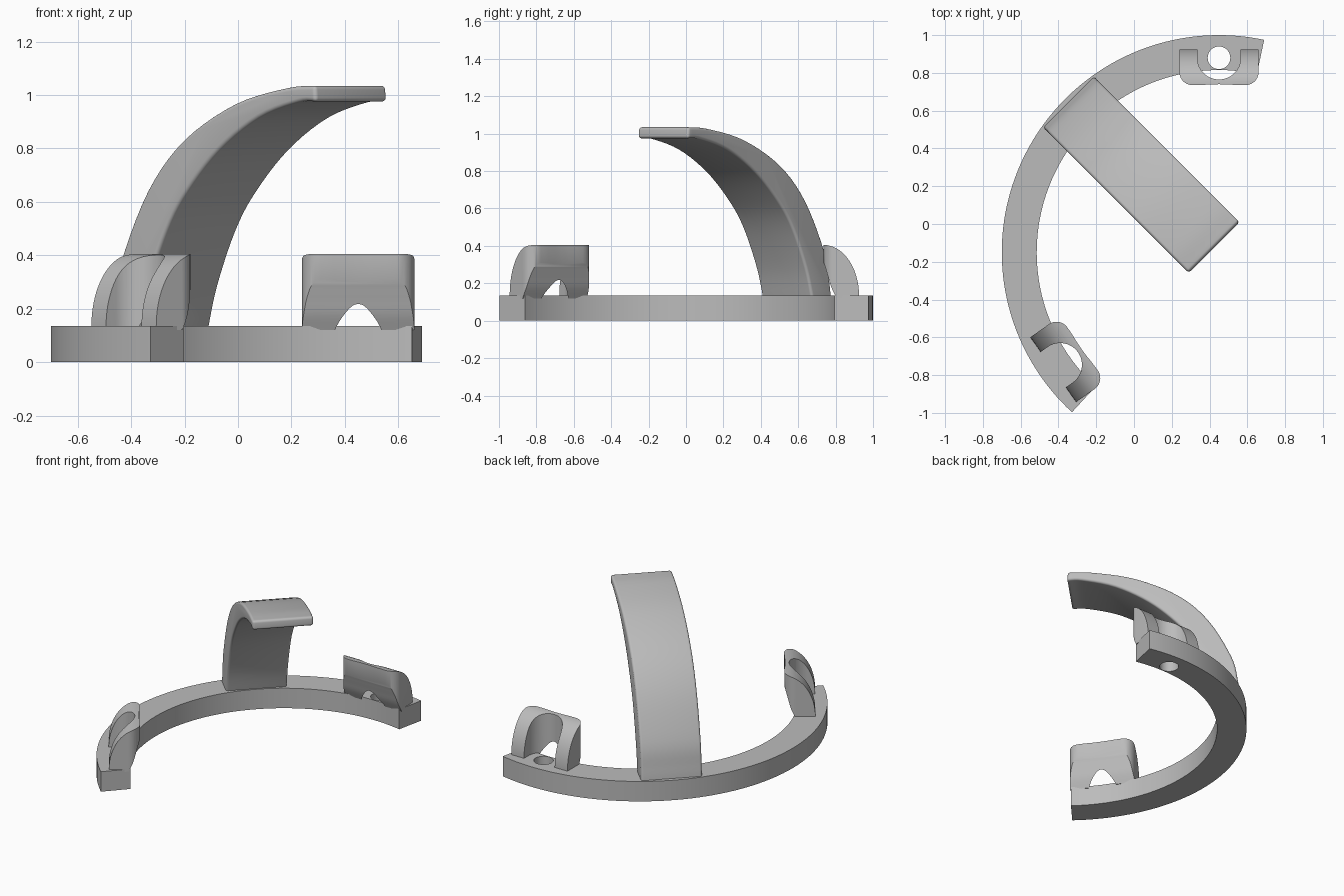
import bpy, bmesh
from math import sin, cos, pi, radians
from mathutils import Matrix, Vector

cube = bpy.data.objects.get("Cube")
if cube:
    bpy.data.objects.remove(cube)

CENTRE = Vector((0.45, -0.15, 0))   # centre of the arc
R_OUT, R_IN, R_MID = 1.15, 0.965, 1.03
BASE_H = 0.135
CLIPS = (90, 215.3)                 # angles of the two clips
HOOK = 135
SIDE = Matrix(((0, 0, 1, 0), (1, 0, 0, 0), (0, 1, 0, 0), (0, 0, 0, 1)))

grey = bpy.data.materials.new("plain grey")
grey.use_nodes = True
grey.diffuse_color = (0.5, 0.5, 0.5, 1)
grey.node_tree.nodes["Principled BSDF"].inputs["Base Color"].default_value = (0.5, 0.5, 0.5, 1)


def place(angle):
    """Frame with y pointing outward from the arc centre."""
    return Matrix.Translation(CENTRE) @ Matrix.Rotation(radians(angle - 90), 4, "Z")


def arc(cx, cy, rx, ry, a0, a1, n):
    steps = [radians(a0 + (a1 - a0) * i / n) for i in range(n + 1)]
    return [(cx + rx * cos(a), cy + ry * sin(a)) for a in steps]


def spline(pts, n=5):
    """Smooth path through the points."""
    p = [Vector(q) for q in pts]
    p = [2 * p[0] - p[1]] + p + [2 * p[-1] - p[-2]]
    out = []
    for a, b, c, d in zip(p, p[1:], p[2:], p[3:]):
        for i in range(n):
            t = i / n
            out.append(0.5 * (2 * b + (c - a) * t + (2 * a - 5 * b + 4 * c - d) * t * t
                              + (3 * b - a - 3 * c + d) * t ** 3))
    return out + [p[-2]]


def prism(name, outline, lo, hi, matrix):
    bm = bmesh.new()
    face = bm.faces.new([bm.verts.new((q[0], q[1], lo)) for q in outline])
    grown = bmesh.ops.extrude_face_region(bm, geom=[face])["geom"]
    top = [v for v in grown if isinstance(v, bmesh.types.BMVert)]
    bmesh.ops.translate(bm, verts=top, vec=(0, 0, hi - lo))
    bm.transform(matrix)
    bmesh.ops.recalc_face_normals(bm, faces=bm.faces)
    mesh = bpy.data.meshes.new(name)
    bm.to_mesh(mesh)
    bm.free()
    mesh.materials.append(grey)
    obj = bpy.data.objects.new(name, mesh)
    bpy.context.collection.objects.link(obj)
    return obj


def activate(obj):
    bpy.ops.object.select_all(action="DESELECT")
    obj.select_set(True)
    bpy.context.view_layer.objects.active = obj


def boolean(obj, cutter, operation):
    activate(obj)
    mod = obj.modifiers.new("cut", "BOOLEAN")
    mod.operation, mod.solver, mod.object = operation, "EXACT", cutter
    bpy.ops.object.modifier_apply(modifier=mod.name)
    bpy.data.objects.remove(cutter)


def smooth(obj, angle=35):
    activate(obj)
    bpy.ops.object.shade_smooth_by_angle(angle=radians(angle))


# Curved base bar with a screw hole under each clip
outline = arc(0, 0, R_OUT, R_OUT, 78, 227.4, 80) + arc(0, 0, R_IN, R_IN, 227.4, 78, 80)
base = prism("base_arc", outline, 0, BASE_H, Matrix.Translation(CENTRE))
for angle in CLIPS:
    hole = prism("hole_cutter", arc(0, R_MID, 0.06, 0.06, 0, 350, 35), -0.1, 0.3, place(angle))
    boolean(base, hole, "DIFFERENCE")
smooth(base)

# Clips: a U-shaped plan trimmed by a rounded, undercut side profile
half = [(0.21, 1.09)] + arc(0.14, 0.955, 0.07, 0.07, 0, -90, 10) + [(0.09, 0.886), (0.045, 0.889)]
plan = (half + [(0, 0.89)] + [(-x, y) for x, y in reversed(half)]
        + [(-0.115, 1.09)] + arc(0, R_MID, 0.115, 0.115, 180, 360, 32) + [(0.115, 1.09)])
under = spline([(0.955, 0.12), (0.927, 0.18), (0.907, 0.245), (0.885, 0.31), (0.85, 0.35)])
profile = ([(1.075, 0.12)] + arc(0.885, BASE_H, 0.19, 0.27, 0, 90, 28)
           + [(0.85, 0.405)] + list(reversed(under)))
for angle, name in zip(CLIPS, ("back_clip", "front_clip")):
    clip = prism(name, plan, 0.1, 0.5, place(angle))
    trim = prism("clip_trim", profile, -0.3, 0.3, place(angle) @ SIDE)
    boolean(clip, trim, "INTERSECT")
    smooth(clip)

# Tall hook sweeping inward, thick at the foot and thin at the tip
outer = spline([(1.13, 0.09), (1.115, 0.2), (1.075, 0.37), (0.93, 0.64), (0.74, 0.83),
                (0.47, 0.965), (0.2, 1.025), (0.04, 1.035)])
inner = spline([(0.035, 0.975), (0.13, 0.972), (0.34, 0.914), (0.55, 0.794),
                (0.72, 0.64), (0.83, 0.494), (0.93, 0.28), (0.985, 0.09)])
hook = prism("hook", outer + inner, -0.19, 0.19, place(HOOK) @ SIDE)
activate(hook)
bevel = hook.modifiers.new("round", "BEVEL")
bevel.width, bevel.segments = 0.028, 5
bevel.limit_method, bevel.angle_limit = "ANGLE", radians(50)
bpy.ops.object.modifier_apply(modifier=bevel.name)
smooth(hook)
